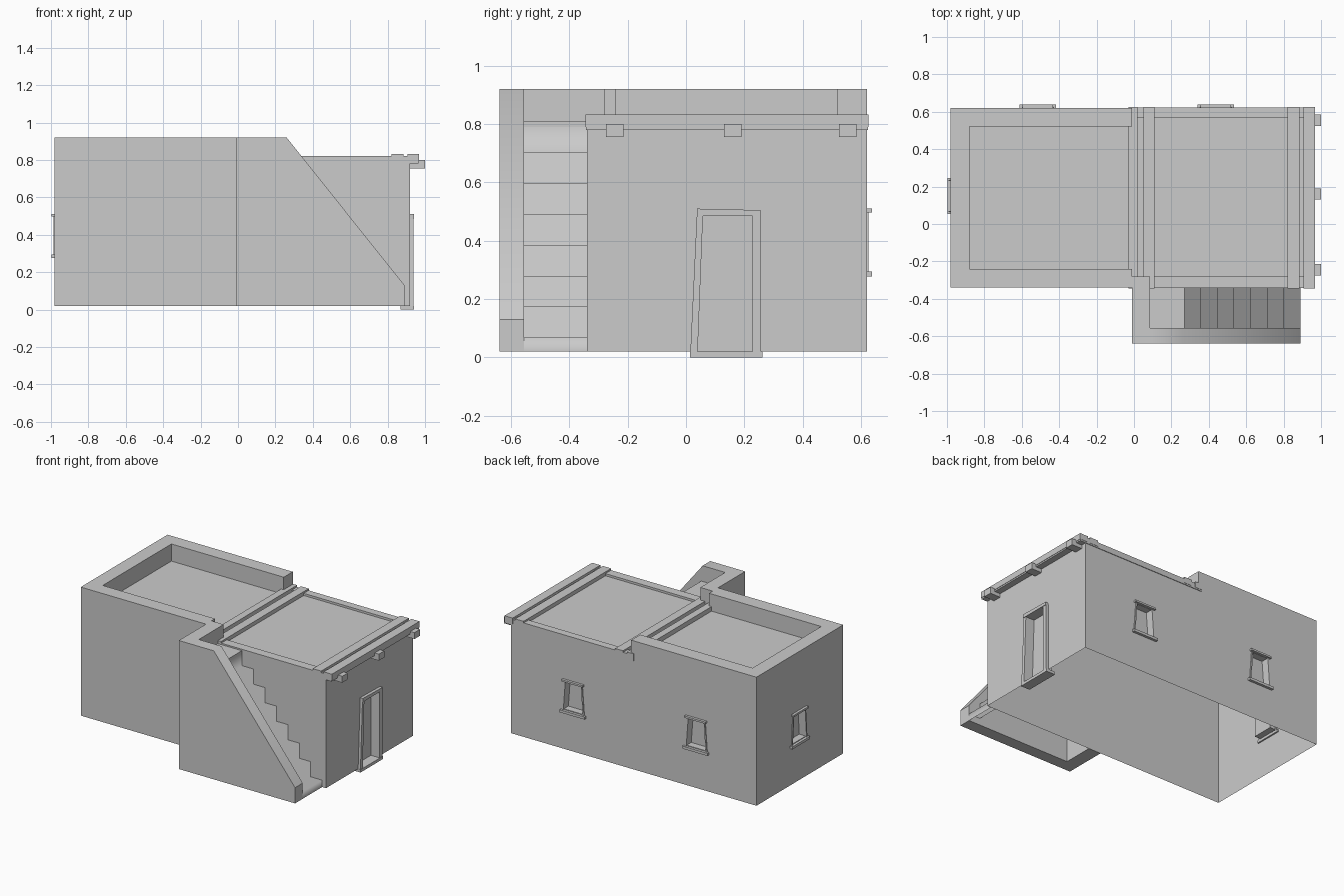
import bpy
import bmesh
from mathutils import Vector

if "Cube" in bpy.data.objects:
    bpy.data.objects.remove(bpy.data.objects["Cube"])

# One plaster colour throughout
plaster = bpy.data.materials.new("grey_plaster")
plaster.use_nodes = True
COLOUR = (0.6, 0.6, 0.6, 1)
plaster.diffuse_color = COLOUR
plaster.node_tree.nodes["Principled BSDF"].inputs["Base Color"].default_value = COLOUR


def finish(name, bm, fix_normals=True):
    bmesh.ops.remove_doubles(bm, verts=bm.verts, dist=1e-5)
    if fix_normals:
        bmesh.ops.recalc_face_normals(bm, faces=bm.faces)
    mesh = bpy.data.meshes.new(name)
    bm.to_mesh(mesh)
    bm.free()
    mesh.materials.append(plaster)
    obj = bpy.data.objects.new(name, mesh)
    bpy.context.collection.objects.link(obj)
    return obj


def quad(bm, points):
    return bm.faces.new([bm.verts.new(p) for p in points])


def prism(name, profile, place, a, b):
    """Extrude a closed 2D profile from a to b; place maps (u, v, depth) to space."""
    bm = bmesh.new()
    quad(bm, [place(u, v, a) for u, v in profile])
    quad(bm, [place(u, v, b) for u, v in profile])
    for (u, v), (s, t) in zip(profile, profile[1:] + profile[:1]):
        quad(bm, [place(u, v, a), place(s, t, a), place(s, t, b), place(u, v, b)])
    return finish(name, bm)


def box(name, x, y, z):
    rect = [(x[0], y[0]), (x[1], y[0]), (x[1], y[1]), (x[0], y[1])]
    return prism(name, rect, lambda u, v, d: Vector((u, v, d)), *z)


# House extents
X0, X1, Y0, Y1 = -0.98, 0.92, -0.34, 0.62
BASE, ROOF, TOP = 0.02, 0.80, 0.92


# Wall frames: u along the wall, z up, d outwards
def front(u, z, d):
    return Vector((u, Y0 - d, z))


def back(u, z, d):
    return Vector((u, Y1 + d, z))


def left_wall(u, z, d):
    return Vector((X1 + d, u, z))


def right_wall(u, z, d):
    return Vector((X0 - d, u, z))


def wall(name, place, start, end, hole=None, depth=0.05):
    """Wall sheet, optionally with a recessed four-cornered opening."""
    bm = bmesh.new()
    outer = [(start, BASE), (end, BASE), (end, ROOF), (start, ROOF)]
    if hole is None:
        quad(bm, [place(u, z, 0) for u, z in outer])
    else:
        for i in range(4):
            j = (i + 1) % 4
            quad(bm, [place(*outer[i], 0), place(*outer[j], 0),
                      place(*hole[j], 0), place(*hole[i], 0)])
            quad(bm, [place(*hole[i], 0), place(*hole[j], 0),
                      place(*hole[j], -depth), place(*hole[i], -depth)])
        quad(bm, [place(u, z, -depth) for u, z in hole])
    obj = finish(name, bm)
    # Face the sheet outwards
    mesh = obj.data
    outward = place(0, 0, 1) - place(0, 0, 0)
    if mesh.polygons[0].normal.dot(outward) < 0:
        mesh.flip_normals()


def window_wall(name, place, start, end, centre):
    """Wall with a tapered window, its sill and its lintel."""
    c = centre
    hole = [(c - 0.075, 0.30), (c + 0.075, 0.30), (c + 0.06, 0.495), (c - 0.06, 0.495)]
    wall(name + "_wall", place, start, end, hole)
    for part, half, low, high in (("sill", 0.097, 0.277, 0.295), ("lintel", 0.082, 0.497, 0.51)):
        strip = [(c - half, low), (c + half, low), (c + half, high), (c - half, high)]
        prism(f"{name}_{part}", strip, place, -0.01, 0.018)
    for side in (-1, 1):
        jamb = [(c + side * 0.075, 0.295), (c + side * 0.085, 0.295),
                (c + side * 0.07, 0.497), (c + side * 0.06, 0.497)]
        prism(f"{name}_jamb", jamb, place, -0.01, 0.006)


# Walls, open underneath
wall("front_wall", front, X0, X1)
window_wall("back_window_a", back, X0, -0.01, -0.515)
window_wall("back_window_b", back, -0.01, X1, 0.437)
window_wall("side_window", right_wall, Y0, Y1, 0.15)
door_hole = [(0.04, BASE), (0.228, BASE), (0.228, 0.485), (0.058, 0.485)]
wall("door_wall", left_wall, Y0, Y1, door_hole)

# Door frame
prism("door_left_jamb", [(0.015, BASE), (0.04, BASE), (0.058, 0.485), (0.037, 0.485)], left_wall, -0.01, 0.018)
prism("door_right_jamb", [(0.228, BASE), (0.257, BASE), (0.257, 0.485), (0.228, 0.485)], left_wall, -0.01, 0.018)
prism("door_lintel", [(0.037, 0.485), (0.257, 0.485), (0.255, 0.505), (0.037, 0.51)], left_wall, -0.01, 0.022)
box("door_step", (0.87, 0.94), (0.013, 0.262), (0, BASE))

# Upper terrace: floor and a three-sided parapet
box("terrace_floor", (X0 + 0.02, -0.01), (Y0 + 0.02, Y1 - 0.02), (0.785, ROOF))
u_shape = [(-0.01, Y0), (X0, Y0), (X0, Y1), (-0.01, Y1),
           (-0.01, 0.52), (-0.88, 0.52), (-0.88, -0.24), (-0.01, -0.24)]
prism("parapet", u_shape, lambda u, v, d: Vector((u, v, d)), ROOF, TOP)

# Lower roof: slab, rim and paired cross strips
box("roof_slab", (-0.03, 0.965), (Y0 - 0.003, Y1 + 0.004), (0.78, 0.805))
for name, y in (("roof_front_rim", (Y0 - 0.003, -0.28)), ("roof_back_rim", (0.57, Y1 + 0.004))):
    box(name, (-0.03, 0.965), y, (0.805, 0.82))
for x in ((-0.03, 0.02), (0.05, 0.11), (0.82, 0.885), (0.905, 0.968)):
    box("roof_cross_strip", x, (Y0 - 0.004, Y1 + 0.006), (0.79, 0.832))

# Projecting roof beams
for y in (-0.245, 0.16, 0.555):
    box("roof_beam", (0.88, 1.0), (y - 0.03, y + 0.03), (0.755, 0.80))


# Outer stair: sloped side wall, post, landing and steps
def along_y(u, v, d):
    return Vector((u, d, v))


side = [(-0.01, BASE), (0.89, BASE), (0.89, 0.13), (0.26, TOP), (0.085, TOP), (-0.01, TOP)]
side_wall = prism("stair_side_wall", side, along_y, -0.64, -0.555)
for face in side_wall.data.polygons:
    face.use_smooth = face.normal.z > 0.3 and face.center.x > 0.1
box("stair_post", (-0.01, 0.085), (-0.555, Y0), (BASE, TOP))
box("stair_post_return", (-0.01, 0.085), (Y0, -0.28), (0.79, TOP))
box("stair_landing", (0.085, 0.27), (-0.555, Y0), (0.79, 0.81))

STEPS, RUN, RISE = 7, 0.62 / 7, 0.106
path = [(0.27, 0.81)]
for i in range(STEPS):
    x, z = 0.27 + i * RUN, 0.81 - (i + 1) * RISE
    path += [(x, z), (x + RUN, z)]
path.append((0.89, BASE))
bm = bmesh.new()
for (x, z), (p, q) in zip(path, path[1:]):
    quad(bm, [along_y(x, z, -0.555), along_y(p, q, -0.555),
              along_y(p, q, Y0), along_y(x, z, Y0)])
steps = finish("stair_steps", bm, fix_normals=False)
for face in steps.data.polygons:
    face.use_smooth = True
